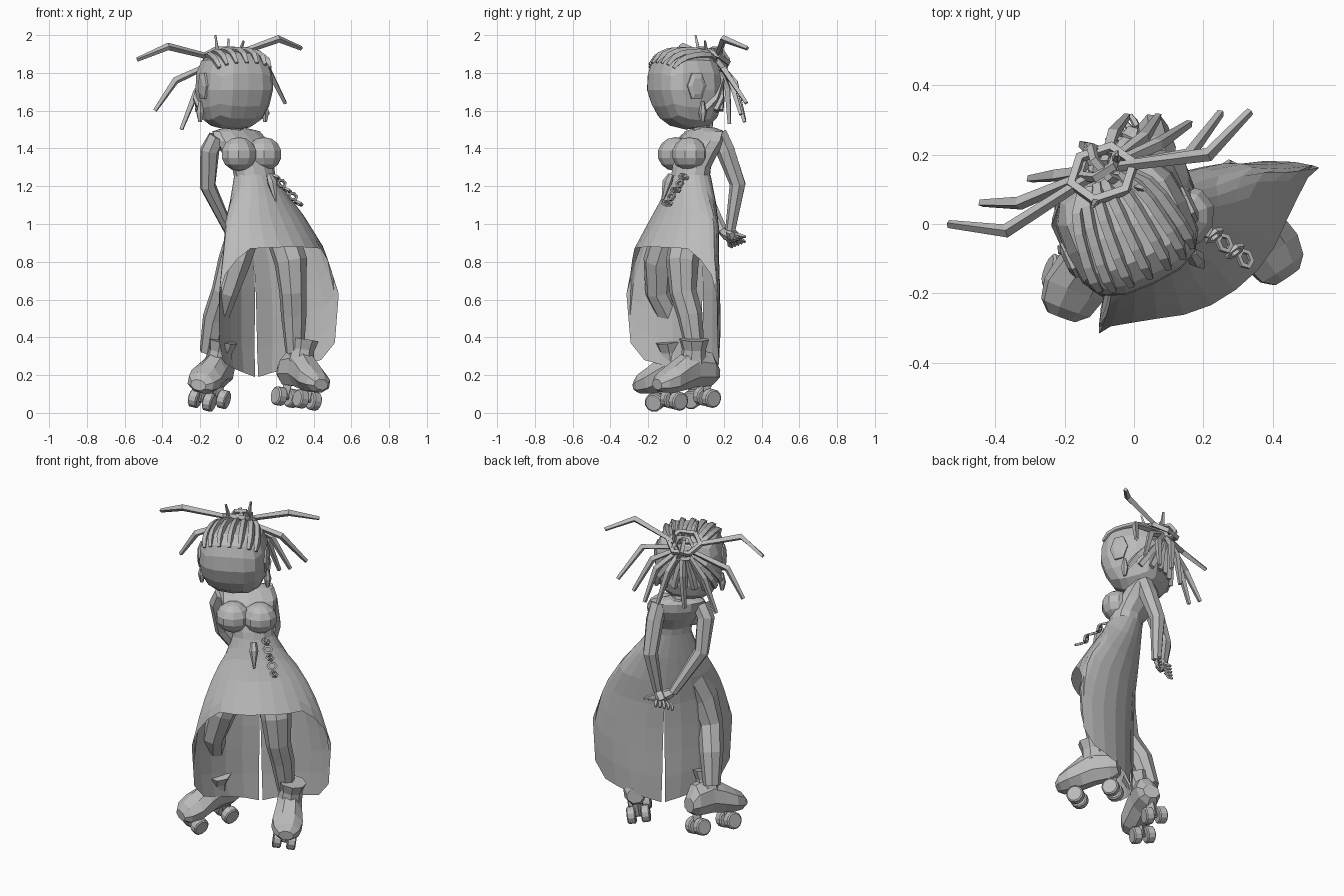
import bpy, bmesh, math
from math import sin, cos, pi, radians
from mathutils import Vector, Matrix

old = bpy.data.objects.get("Cube")
if old:
    bpy.data.objects.remove(old, do_unlink=True)

clay = bpy.data.materials.new("plain_grey")
clay.use_nodes = True
GREY = (0.5, 0.5, 0.5, 1)
clay.diffuse_color = GREY
clay.node_tree.nodes["Principled BSDF"].inputs["Base Color"].default_value = GREY


def finish(name, bm):
    bmesh.ops.remove_doubles(bm, verts=bm.verts, dist=0.0005)
    bmesh.ops.recalc_face_normals(bm, faces=bm.faces)
    mesh = bpy.data.meshes.new(name)
    bm.to_mesh(mesh)
    bm.free()
    mesh.materials.append(clay)
    obj = bpy.data.objects.new(name, mesh)
    bpy.context.collection.objects.link(obj)
    return obj


def loft(name, rings, closed=True, caps=True):
    """Skin a list of rings that all have the same point count."""
    bm = bmesh.new()
    rows = [[bm.verts.new(p) for p in ring] for ring in rings]
    n = len(rows[0])
    for low, high in zip(rows, rows[1:]):
        for i in range(n if closed else n - 1):
            j = (i + 1) % n
            bm.faces.new((low[i], low[j], high[j], high[i]))
    if caps:
        bm.faces.new(rows[0])
        bm.faces.new(rows[-1])
    return finish(name, bm)


def tube(name, points, radii, sides=6):
    """Tapered tube through points, with one radius or one per point."""
    pts = [Vector(p) for p in points]
    if not isinstance(radii, (list, tuple)):
        radii = [radii] * len(pts)
    ref = Vector((0.31, 0.17, 0.93)) if abs((pts[-1] - pts[0]).z) < 0.1 else Vector((0.6, -0.8, 0.1))
    rings = []
    for k, p in enumerate(pts):
        d = (pts[min(k + 1, len(pts) - 1)] - pts[max(k - 1, 0)]).normalized()
        u = d.cross(ref).normalized()
        v = d.cross(u)
        rings.append([p + radii[k] * (u * cos(2 * pi * i / sides) + v * sin(2 * pi * i / sides))
                      for i in range(sides)])
    return loft(name, rings)


def hoop(name, centre, normal, rx, ry, thick, sides=6, grain=4):
    """Closed faceted ring, used for hair loops and chain links."""
    rot = Vector(normal).to_track_quat('Z', 'Y')
    rings = []
    for k in range(sides + 1):
        a = 2 * pi * k / sides
        ring = []
        for i in range(grain):
            b = 2 * pi * i / grain + pi / 4
            local = Vector(((rx + thick * cos(b)) * cos(a), (ry + thick * cos(b)) * sin(a), thick * sin(b)))
            ring.append(Vector(centre) + rot @ local)
        rings.append(ring)
    return loft(name, rings, caps=False)


def frame(x, y, z, turn, roll=0, pitch=0):
    return (Matrix.Translation((x, y, z)) @ Matrix.Rotation(radians(turn), 4, 'Z')
            @ Matrix.Rotation(radians(roll), 4, 'Y') @ Matrix.Rotation(radians(pitch), 4, 'X'))


BODY = Matrix.Rotation(radians(37), 3, 'Z')


def oval(z, cx, cy, a, b, angle, pinch=0):
    """Point on a body cross-section; angle zero is the front, pinch sharpens the sides."""
    c = cos(angle)
    return Vector((cx, cy, z)) + BODY @ Vector((a * sin(angle), -b * c * abs(c) ** pinch, 0))


# Torso and neck
torso = [(1.22, .095, .02, .115, .1), (1.3, .08, .03, .12, .095), (1.38, .045, .055, .145, .105),
         (1.44, .015, .08, .165, .095), (1.49, -.01, .1, .155, .065), (1.51, -.02, .1, .06, .05)]
loft("torso", [[oval(*s, 2 * pi * i / 12) for i in range(12)] for s in torso])
tube("neck", [(-.015, .09, 1.47), (-.02, .06, 1.58)], .048, 8)

# Bust
for side, x, y in (("left", .138, .02), ("right", .005, -.055)):
    bm = bmesh.new()
    shape = (Matrix.Translation((x, y, 1.37)) @ BODY.to_4x4()
             @ Matrix.Diagonal((.1, .093, .09, 1)))
    bmesh.ops.create_uvsphere(bm, u_segments=10, v_segments=7, radius=1, matrix=shape)
    finish(side + "_bust", bm)

# High-low skirt with a slit at the back
skirt = [(1.26, .09, .025, .115, .1, 0), (1.16, .115, .015, .16, .112, 0), (1.05, .14, 0, .245, .137, .2),
         (.87, .19, -.05, .33, .18, .6), (.6, .22, -.08, .405, .21, .8), (.35, .22, -.08, .395, .21, .7),
         (.18, .22, -.075, .35, .2, .5)]
hem = [(0, .88), (45, .87), (68, .78), (90, .63), (105, .37), (120, .28), (180, .19)]


def blend(table, key):
    """Linear lookup in a table sorted by its first column."""
    for p, q in zip(table, table[1:]):
        if min(p[0], q[0]) <= key <= max(p[0], q[0]):
            t = (key - p[0]) / (q[0] - p[0])
            return [a + (b - a) * t for a, b in zip(p, q)]
    return list(table[-1])


rows = []
for r in range(8):
    row = []
    for c in range(25):
        deg = -180 + 15 * c
        bottom = blend(hem, abs(deg))[1]
        z = 1.26 + (bottom - 1.26) * r / 7
        if abs(deg) == 180:
            deg *= 1 - .015 * max(0, .8 - z)
        *section, pinch = blend(skirt, z)
        row.append(oval(*section, radians(deg), pinch))
    rows.append(row)
loft("skirt", rows, closed=False, caps=False)

# Head: rounded box turned a little off the body
HEAD = frame(-.02, -.01, 1.71, 25)


def on_head(x, y, z, grow=1.0):
    n = 3
    size = (abs(x / .193) ** n + abs(y / .18) ** n + abs(z / .21) ** n) ** (1 / n)
    p = Vector((x, y, z)) * (grow / size)
    if p.z < 0:
        p.x *= 1 + p.z * .4
        p.y -= p.z * (.28 if p.y < 0 else .05)
    return HEAD @ p


bm = bmesh.new()
bmesh.ops.create_cube(bm, size=2)
bmesh.ops.subdivide_edges(bm, edges=bm.edges, cuts=3, use_grid_fill=True)
for v in bm.verts:
    v.co = on_head(*v.co)
finish("head", bm)

# Ears and earrings
for side, s in (("left", 1), ("right", -1)):
    rings = []
    for x, k in ((.16, 1), (.195, 1), (.205, .6)):
        rings.append([HEAD @ Vector((s * x, -.015 + .055 * k * cos(i * pi / 3), .02 + .08 * k * sin(i * pi / 3)))
                      for i in range(6)])
    loft(side + "_ear", rings)
    tube(side + "_earring", [HEAD @ Vector((s * .19, .02, z)) for z in (-.06, -.12, -.17)], [.008, .022, .01])

# Hair rows over the crown and up the back of the head
for k in range(7):
    u = -.84 + .28 * k
    path = []
    for j in range(7):
        a = radians(42 + 15 * j)
        path.append(on_head(u * (1 - .6 * (j / 6) ** 3), -cos(a), sin(a)))
    tube("crown_row", path, [.012] + [.019] * 6, 4)
for k in range(9):
    a = radians(-80 + 20 * k)
    path = [on_head(sin(a) * (1 - t), cos(a) * (1 - t) + .8 * t, -.55 * (1 - t) + .65 * t)
            for t in (0, .3, .6, .9)]
    tube("nape_row", path, .02, 4)

# Looped bun
hoop("bun_ring", (-.09, .145, 1.89), (-.15, .45, .9), .095, .085, .017)
hoop("bun_loop", (-.1, .17, 1.87), (-.5, .8, .4), .06, .07, .015)
hoop("bun_loop", (-.08, .17, 1.87), (.7, .6, .3), .065, .06, .015)

# Loose locks: bend and tip
locks = [((-.37, -.02, 1.94), (-.535, 0, 1.87)), ((-.33, .06, 1.76), (-.44, .06, 1.6)),
         ((-.22, .14, 1.7), (-.3, .13, 1.5)), ((.215, .2, 1.98), (.335, .325, 1.93)),
         ((.16, .2, 1.82), (.25, .32, 1.64)), ((.03, .25, 1.74), (.07, .31, 1.54)),
         ((-.06, .26, 1.75), (-.02, .31, 1.55)), ((-.13, .22, 1.72), (-.15, .23, 1.53)),
         ((.07, .23, 1.78), (.16, .29, 1.58))]
root = Vector((-.09, .16, 1.87))
for bend, tip in locks:
    start = root + (Vector(bend) - root) * .15
    tube("loose_lock", [start, bend, tip], [.015, .02, .012], 4)
for x, y, z in ((-.12, .05, 2.0), (.03, .1, 1.97), (-.05, .2, 1.98)):
    tube("short_lock", [(x * .7 - .02, y * .7 + .04, 1.88), (x, y, z)], [.015, .006], 4)

# Arms held behind the back, with hands
arms = {"right": [(-.11, .01, 1.46), (-.15, .02, 1.39), (-.16, .075, 1.2), (-.045, .195, .96)],
        "left": [(.07, .17, 1.48), (.07, .21, 1.39), (.055, .275, 1.21), (.03, .235, .965)]}
reach = {"right": Vector((.05, .045, -.025)), "left": Vector((-.045, .02, -.045))}
for side, path in arms.items():
    tube(side + "_arm", path, [.05, .052, .044, .028], 7)
    wrist, out = Vector(path[-1]), reach[side]
    palm = wrist + out
    tube(side + "_palm", [wrist, wrist + out * .5, palm], [.024, .034, .03])
    across = Vector((.012, .012, .005))
    for k in range(5):
        base = palm + across * (k - 2)
        mid = base + out * .4 + across * (k - 2) * .4
        tube(side + "_finger", [base, mid, mid + out * .25 + Vector((0, .012, 0))], [.011, .011, .007], 5)

# Legs
legs = {"right": [(.06, -.06, 1.05), (-.02, -.14, .8), (-.07, -.145, .64), (-.12, -.08, .5), (-.155, -.035, .32)],
        "left": [(.2, .03, 1.05), (.28, -.02, .8), (.29, -.015, .64), (.295, .02, .52), (.3, .05, .32)]}
for side, path in legs.items():
    tube(side + "_leg", path, [.09, .088, .072, .068, .049], 8)

# Roller skates: distance forward, half width, bottom, top
shoe = [(-.14, .05, .155, .24), (-.1, .07, .13, .31), (0, .073, .13, .335), (.07, .082, .12, .3),
        (.14, .094, .112, .255), (.2, .078, .115, .22), (.23, .045, .13, .185)]
for side, place in (("right", frame(-.16, -.03, .01, -20, 14, 4)), ("left", frame(.29, .035, .01, 34, 8, 4))):
    rings = []
    for t, w, low, top in shoe:
        half, mid = (top - low) / 2 * 1.06, (top + low) / 2
        rings.append([place @ Vector((w * cos(a), -t, mid + half * sin(a)))
                      for a in (radians(22.5 + 45 * i) for i in range(8))])
    loft(side + "_shoe", rings)
    tube(side + "_ankle_cuff", [place @ Vector((0, 0, z)) for z in (.26, .33, .385)], [.072, .064, .08], 8)
    for t in (-.09, .12):
        axle = [place @ Vector((x, -t, .068)) for x in (-.05, .05)]
        tube(side + "_axle", axle, .014)
        tube(side + "_truck", [place @ Vector((0, -t, z)) for z in (.06, .14)], [.02, .032], 4)
        for s in (-1, 1):
            tube(side + "_wheel", [place @ Vector((s * x, -t, .068)) for x in (.016, .022, .06, .066)],
                 [.042, .05, .05, .042], 12)

# Waist chain and pendant
first, last = Vector((.2, -.01, 1.25)), Vector((.32, -.1, 1.11))
for k in range(5):
    flip = (.6, -.8, .4) if k % 2 else (.5, .2, .9)
    hoop("chain_link", first.lerp(last, k / 4), flip, .025, .02, .009)
tube("pendant", [(.165, -.08, 1.26), (.18, -.1, 1.22), (.2, -.125, 1.12)], [.016, .026, .005], 6)
